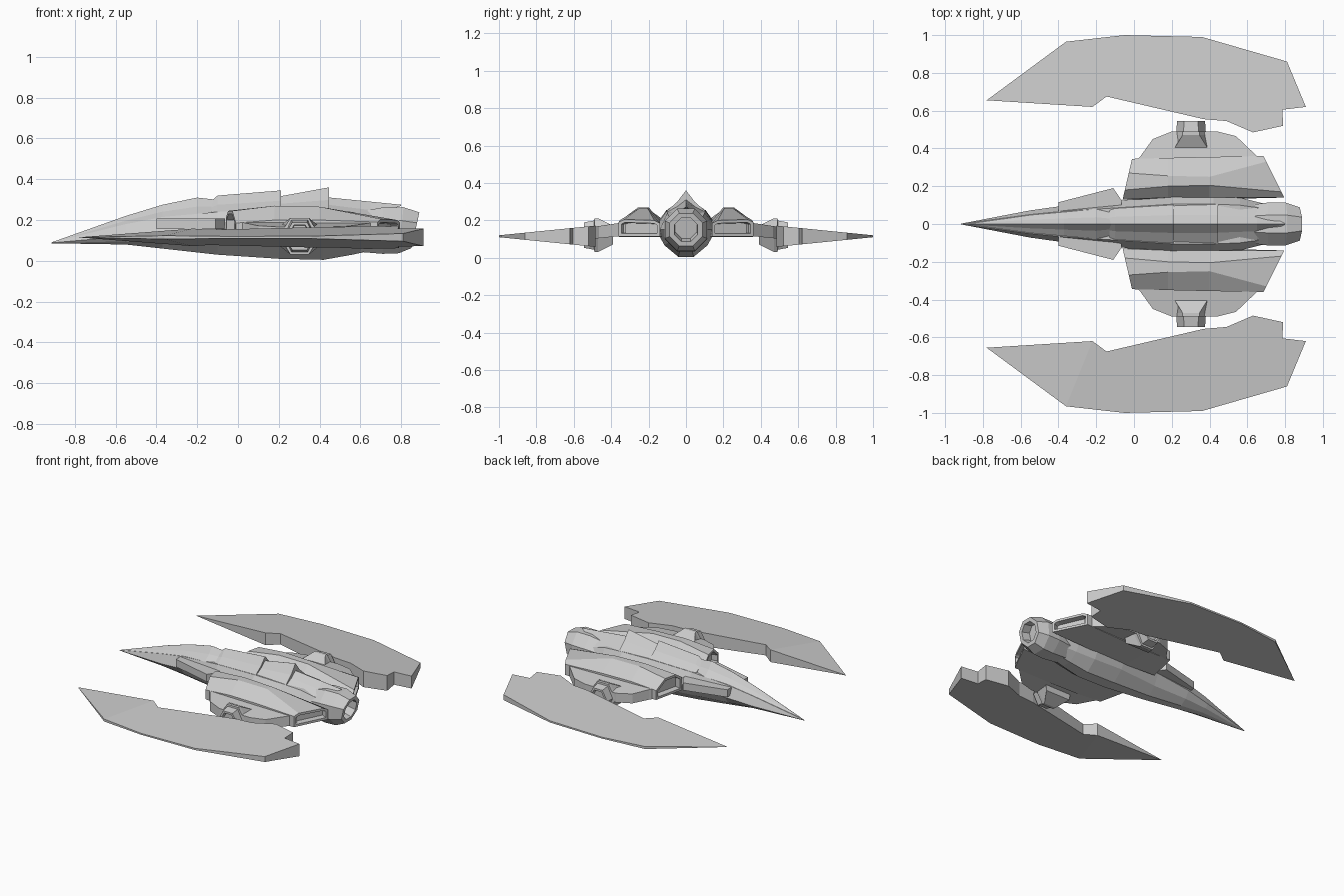
import bpy, bmesh, math

cube = bpy.data.objects.get("Cube")
if cube:
    bpy.data.objects.remove(cube, do_unlink=True)

grey = bpy.data.materials.new("hull_grey")
grey.use_nodes = True
grey.diffuse_color = (0.6, 0.6, 0.6, 1)
grey.node_tree.nodes["Principled BSDF"].inputs["Base Color"].default_value = (0.6, 0.6, 0.6, 1)


def finish(name, bm, mirror=False, recess=None, caps=()):
    """Clean the mesh, recess chosen faces, and make the object."""
    bmesh.ops.recalc_face_normals(bm, faces=bm.faces)
    if recess:
        rim, depth = recess
        bmesh.ops.inset_individual(bm, faces=list(caps), thickness=rim, use_even_offset=True)
        bmesh.ops.inset_individual(bm, faces=list(caps), thickness=rim * 0.2, depth=-depth)
    bmesh.ops.remove_doubles(bm, verts=bm.verts, dist=0.0002)
    mesh = bpy.data.meshes.new(name)
    bm.to_mesh(mesh)
    bm.free()
    mesh.materials.append(grey)
    obj = bpy.data.objects.new(name, mesh)
    bpy.context.collection.objects.link(obj)
    if mirror:
        m = obj.modifiers.new("both_sides", "MIRROR")
        m.use_axis = (False, True, False)
    return obj


def loft(name, rings, mirror=False, recess=None, ends=(0, 1)):
    """Skin a row of equal rings and cap both ends."""
    bm = bmesh.new()
    rows = [[bm.verts.new(p) for p in ring] for ring in rings]
    n = len(rows[0])
    for a, b in zip(rows, rows[1:]):
        for i in range(n):
            j = (i + 1) % n
            bm.faces.new((a[i], a[j], b[j], b[i]))
    caps = [bm.faces.new(rows[0]), bm.faces.new(rows[-1])]
    return finish(name, bm, mirror, recess, [caps[i] for i in ends])


def plate(name, outline, top, bottom, tip=False):
    """Sloped slab; with tip, the first point gets its own facet."""
    bm = bmesh.new()
    up = [bm.verts.new((x, y, top(x, y))) for x, y in outline]
    low = [bm.verts.new((x, y, bottom(x, y))) for x, y in outline]
    for ring in (up, low):
        if tip:
            bm.faces.new((ring[-1], ring[0], ring[1]))
            bm.faces.new(ring[1:])
        else:
            bm.faces.new(ring)
    for i in range(len(up)):
        j = (i + 1) % len(up)
        bm.faces.new((up[i], up[j], low[j], low[i]))
    return finish(name, bm, mirror=True)


def symmetric(x, half):
    """Full ring from a half profile that runs from keel to top."""
    return [(x, y, z) for y, z in half] + [(x, -y, z) for y, z in reversed(half)]


# Fuselage: x, keel z, side half width, side z, shoulder half width, shoulder z
hull = [
    (-0.915, 0.086, 0.002, 0.088, 0.001, 0.090),
    (-0.55, 0.080, 0.072, 0.12, 0.050, 0.18),
    (-0.37, 0.060, 0.097, 0.14, 0.068, 0.215),
    (-0.10, 0.030, 0.118, 0.155, 0.085, 0.24),
    (0.20, 0.010, 0.165, 0.17, 0.105, 0.255),
    (0.42, 0.005, 0.165, 0.16, 0.105, 0.25),
    (0.56, 0.030, 0.140, 0.15, 0.100, 0.24),
    (0.70, 0.060, 0.105, 0.15, 0.080, 0.20),
]
loft("fuselage", [symmetric(x, [(w * 0.25, zb), (w * 0.7, zb + (zm - zb) * 0.4),
                                (w, zm), (ws, zs)])
                  for x, zb, w, zm, ws, zs in hull])

# Stepped dorsal spine: x, half width, base z, ridge z
spine = {
    "canopy": [(-0.91, 0.001, 0.088, 0.092), (-0.55, 0.05, 0.178, 0.22),
               (-0.37, 0.066, 0.213, 0.275), (-0.2, 0.08, 0.23, 0.31), (-0.11, 0.06, 0.237, 0.30)],
    "front_spine": [(-0.13, 0.075, 0.235, 0.295), (-0.10, 0.085, 0.238, 0.32),
                    (0.21, 0.105, 0.253, 0.345)],
    "middle_spine": [(0.2, 0.103, 0.25, 0.315), (0.445, 0.105, 0.248, 0.36)],
    "rear_spine": [(0.43, 0.103, 0.247, 0.312), (0.65, 0.085, 0.215, 0.29), (0.8, 0.002, 0.27, 0.275)],
}
for name, rows in spine.items():
    loft(name, [symmetric(x, [(w, zb), (w * 0.45, zb + (zt - zb) * 0.45), (0.0005, zt)])
                for x, w, zb, zt in rows])


# Engine: octagonal nozzle with a slanted, hollow mouth
def octagon(x, r, zc, slant):
    pts = []
    for i in range(8):
        a = math.pi / 8 + i * math.pi / 4
        z = r * math.sin(a)
        pts.append((x + z * slant, r * math.cos(a), zc + z))
    return pts


loft("engine", [octagon(0.55, 0.10, 0.14, 0), octagon(0.71, 0.123, 0.148, 0),
                octagon(0.80, 0.122, 0.15, 0.1), octagon(0.87, 0.095, 0.15, 0.22)],
     recess=(0.025, 0.06), ends=(1,))

# Cheek boxes beside the nose
plate("cheek_box", [(-0.4, 0.06), (-0.4, 0.115), (-0.11, 0.19), (-0.065, 0.125), (-0.065, 0.06)],
      lambda x, y: 0.207, lambda x, y: 0.155)

# Nacelles: angled intake in front, angled exhaust behind
sections = [
    (-0.06, 0.23, [(0.13, 0.12), (0.345, 0.12), (0.345, 0.185), (0.27, 0.245), (0.18, 0.245), (0.13, 0.21)]),
    (0.18, 0, [(0.13, 0.11), (0.35, 0.11), (0.35, 0.20), (0.255, 0.27), (0.20, 0.27), (0.14, 0.20)]),
    (0.40, 0, [(0.13, 0.11), (0.355, 0.11), (0.355, 0.20), (0.25, 0.265), (0.205, 0.265), (0.14, 0.20)]),
    (0.80, -0.5, [(0.14, 0.115), (0.36, 0.115), (0.36, 0.19), (0.33, 0.205), (0.17, 0.20), (0.14, 0.185)]),
]
loft("nacelle", [[(x + (y - 0.13) * shear, y, z) for y, z in ring] for x, shear, ring in sections],
     mirror=True, recess=(0.016, 0.04))

# Shoulder plates outside the nacelles
plate("shoulder_plate", [(0.0, 0.32), (0.035, 0.36), (0.1, 0.45), (0.2, 0.49), (0.44, 0.49),
                         (0.54, 0.465), (0.65, 0.36), (0.68, 0.32)],
      lambda x, y: 0.19 - (y - 0.33) * 0.15, lambda x, y: 0.118 - (y - 0.33) * 0.1)


# Wing sockets: hexagonal collars with a hollow end
def collar(y, half_x, half_flat, half_z):
    zc = 0.121
    return [(0.302 + sx * k, y, zc + sz) for sx, sz, k in (
        (-1, 0, half_x), (-1, half_z, half_flat), (1, half_z, half_flat),
        (1, 0, half_x), (1, -half_z, half_flat), (-1, -half_z, half_flat))]


loft("wing_socket", [collar(0.39, 0.10, 0.095, 0.05), collar(0.47, 0.105, 0.045, 0.09),
                     collar(0.49, 0.10, 0.045, 0.09), collar(0.491, 0.078, 0.04, 0.078),
                     collar(0.545, 0.074, 0.036, 0.068)],
     mirror=True, recess=(0.014, 0.03), ends=(1,))


# Outer wings: thick inner edge, knife-thin outer edge
def half_thickness(x, y):
    return max(0.0005, min(0.005 + (1 - y) * 0.1, (x + 0.78) * 0.12))


wing = [(-0.78, 0.655), (-0.36, 0.965), (-0.05, 1.0), (0.36, 0.99), (0.81, 0.86), (0.91, 0.62),
        (0.785, 0.605), (0.79, 0.52), (0.63, 0.485), (0.49, 0.545), (0.37, 0.555),
        (-0.145, 0.675), (-0.22, 0.62)]
plate("outer_wing", wing, lambda x, y: 0.115 + half_thickness(x, y),
      lambda x, y: 0.115 - half_thickness(x, y), tip=True)
